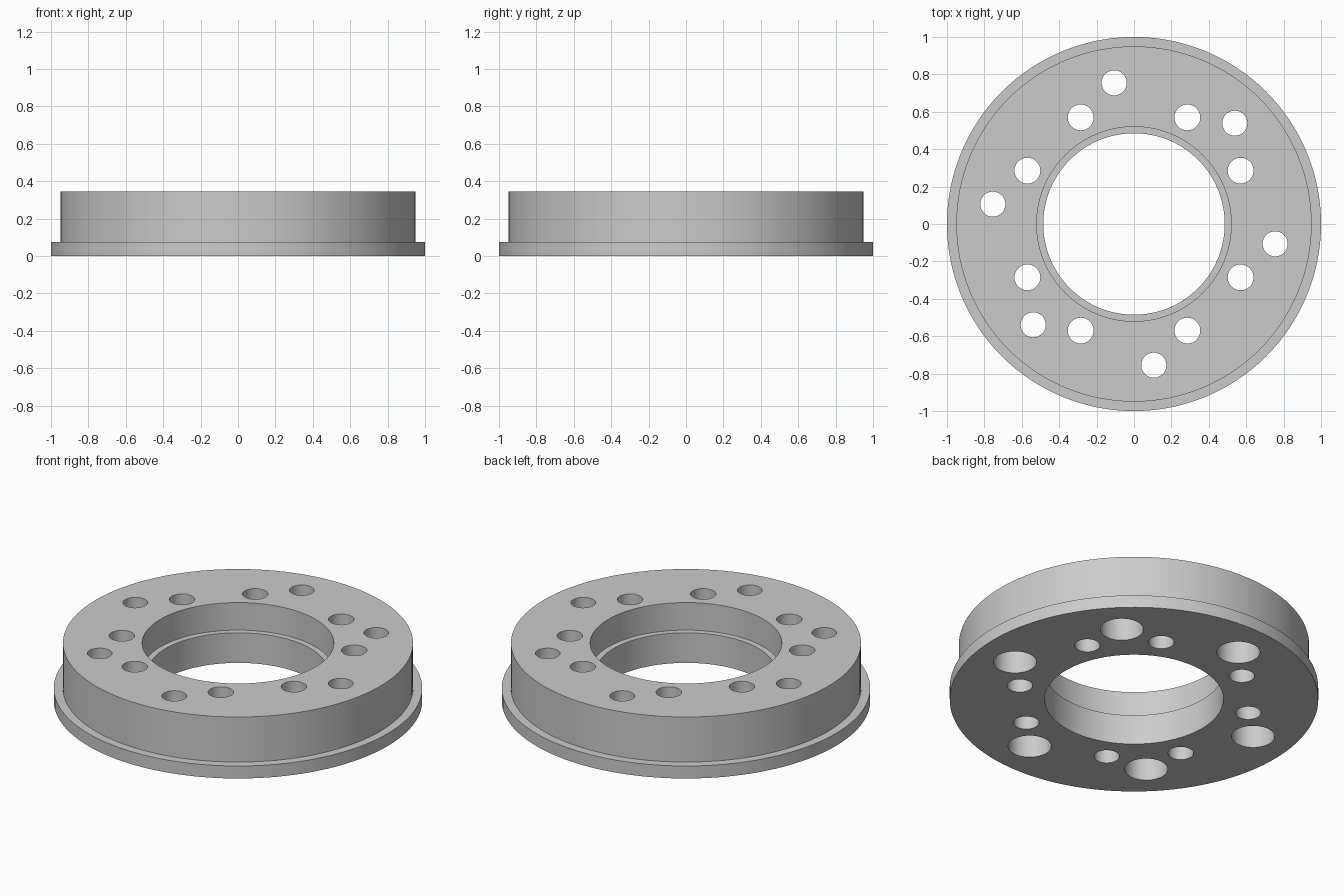
import bpy, bmesh, math
from math import tau, radians, sin, cos

if "Cube" in bpy.data.objects:
    bpy.data.objects.remove(bpy.data.objects["Cube"], do_unlink=True)

HEIGHT = 0.345
LIP_HEIGHT = 0.075
BORE_STEP = 0.18
COUNTERBORE_DEPTH = 0.18

steel = bpy.data.materials.new("light grey metal")
steel.use_nodes = True
grey = (0.6, 0.6, 0.6, 1)
steel.diffuse_color = grey
steel.node_tree.nodes["Principled BSDF"].inputs["Base Color"].default_value = grey


def lathe(bm, profile, segments, x=0, y=0, closed=False):
    """Revolve (radius, z) points about a vertical axis, capping an open profile."""
    rings = [[bm.verts.new((x + r * cos(tau * i / segments),
                            y + r * sin(tau * i / segments), z))
              for i in range(segments)] for r, z in profile]
    pairs = list(zip(rings, rings[1:]))
    if closed:
        pairs.append((rings[-1], rings[0]))
    else:
        bm.faces.new(rings[0][::-1])
        bm.faces.new(rings[-1])
    for a, b in pairs:
        for i in range(segments):
            j = (i + 1) % segments
            bm.faces.new((a[i], a[j], b[j], b[i]))


def make_object(name, bm):
    bmesh.ops.recalc_face_normals(bm, faces=bm.faces)
    mesh = bpy.data.meshes.new(name)
    bm.to_mesh(mesh)
    bm.free()
    mesh.materials.append(steel)
    obj = bpy.data.objects.new(name, mesh)
    bpy.context.collection.objects.link(obj)
    return obj


# Ring body: bottom lip outside, stepped bore inside
body = bmesh.new()
lathe(body, [(0.485, 0), (1, 0), (1, LIP_HEIGHT), (0.95, LIP_HEIGHT),
             (0.95, HEIGHT), (0.52, HEIGHT), (0.52, BORE_STEP),
             (0.485, BORE_STEP)], 128, closed=True)
ring = make_object("flange_ring", body)

# Hole cutters: eight plain holes and six counterbored from below
holes = bmesh.new()
for sx in (-1, 1):
    for sy in (-1, 1):
        for x, y in ((0.57, 0.285), (0.285, 0.57)):
            lathe(holes, [(0.069, -0.1), (0.069, HEIGHT + 0.1)], 48, sx * x, sy * y)
for angle in (-82, -8, 45, 98, 172, 225):
    lathe(holes, [(0.117, -0.1), (0.117, COUNTERBORE_DEPTH),
                  (0.067, COUNTERBORE_DEPTH), (0.067, HEIGHT + 0.1)], 48,
          0.762 * cos(radians(angle)), 0.762 * sin(radians(angle)))
cutter = make_object("hole_cutter", holes)
cutter.hide_render = True

# Drill the ring, then drop the cutter
drill = ring.modifiers.new("drill holes", 'BOOLEAN')
drill.operation = 'DIFFERENCE'
drill.solver = 'EXACT'
drill.object = cutter
bpy.ops.object.select_all(action='DESELECT')
bpy.context.view_layer.objects.active = ring
ring.select_set(True)
bpy.ops.object.modifier_apply(modifier=drill.name)
bpy.data.objects.remove(cutter, do_unlink=True)
bpy.ops.object.shade_smooth_by_angle(angle=radians(30))
